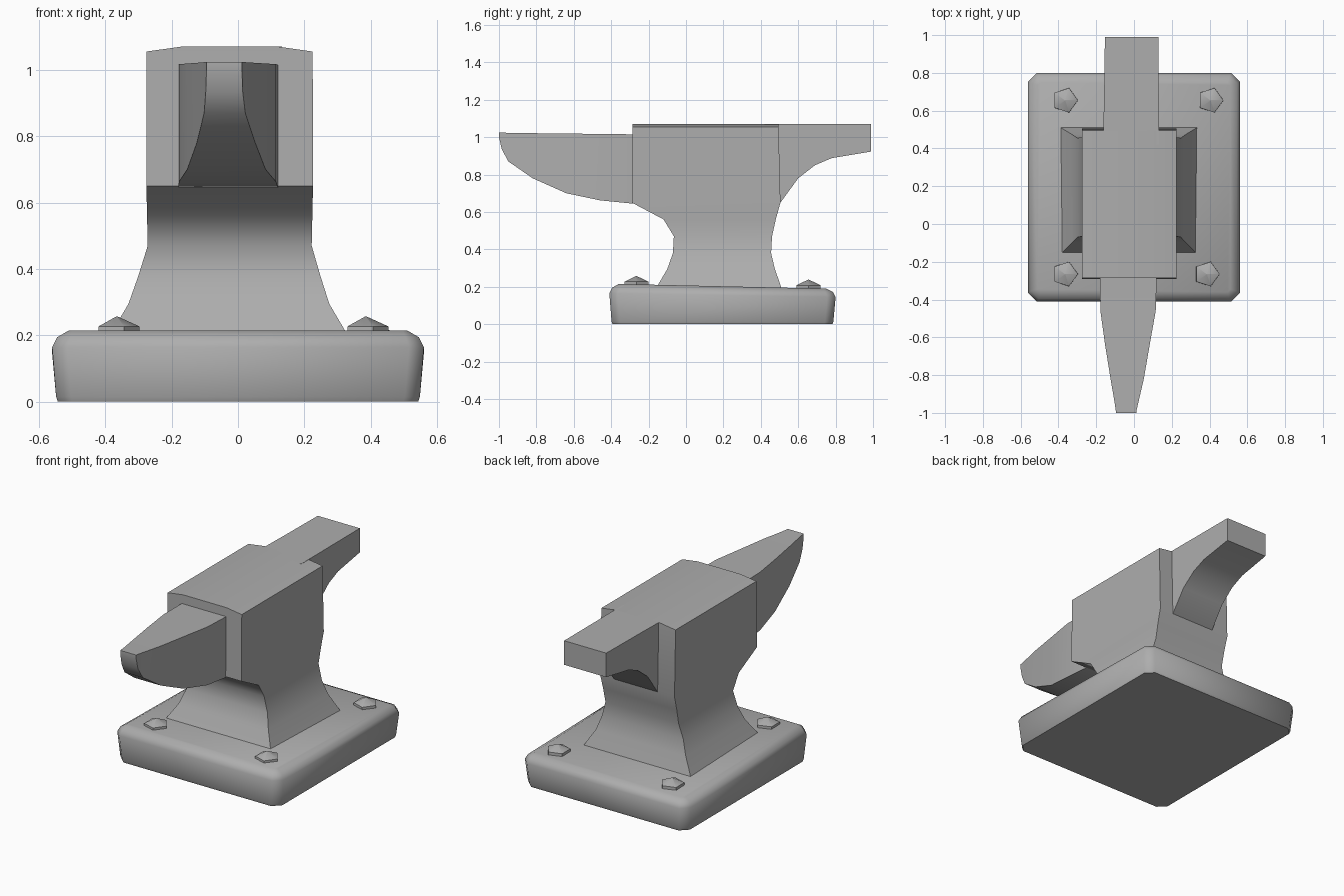
import bpy, bmesh, math

old = bpy.data.objects.get("Cube")
if old:
    bpy.data.objects.remove(old, do_unlink=True)

iron = bpy.data.materials.new("grey iron")
iron.use_nodes = True
colour = (0.42, 0.42, 0.42, 1)
iron.diffuse_color = colour
iron.node_tree.nodes["Principled BSDF"].inputs["Base Color"].default_value = colour


def loft(name, rings, smooth_angle):
    """Skin matching rings of points and cap both ends."""
    bm = bmesh.new()
    loops = [[bm.verts.new(p) for p in ring] for ring in rings]
    n = len(loops[0])
    for a, b in zip(loops, loops[1:]):
        for i in range(n):
            j = (i + 1) % n
            bm.faces.new((a[i], a[j], b[j], b[i]))
    bm.faces.new(loops[0])
    bm.faces.new(loops[-1])
    bmesh.ops.recalc_face_normals(bm, faces=bm.faces)
    mesh = bpy.data.meshes.new(name)
    bm.to_mesh(mesh)
    bm.free()
    mesh.materials.append(iron)
    ob = bpy.data.objects.new(name, mesh)
    bpy.context.collection.objects.link(ob)
    bpy.ops.object.select_all(action='DESELECT')
    ob.select_set(True)
    bpy.context.view_layer.objects.active = ob
    bpy.ops.object.shade_smooth_by_angle(angle=math.radians(smooth_angle))
    return ob


def flat_ring(z, x0, x1, y0, y1):
    return [(x0, y0, z), (x1, y0, z), (x1, y1, z), (x0, y1, z)]


def upright_ring(y, x0, x1, z0, z1):
    return [(x0, y, z0), (x1, y, z0), (x1, y, z1), (x0, y, z1)]


# Base slab with chamfered corners; its top falls slightly toward the back
def base_ring(z, inset, chamfer, fall):
    x, y, c = 0.56 - inset, 0.605 - inset, chamfer
    corners = [(-x + c, -y), (x - c, -y), (x, -y + c), (x, y - c),
               (x - c, y), (-x + c, y), (-x, y - c), (-x, -y + c)]
    return [(px, py + 0.195, z - fall * (py + y) / (2 * y)) for px, py in corners]


loft("base", [base_ring(0, 0.017, 0.045, 0),
              base_ring(0.015, 0.012, 0.045, 0),
              base_ring(0.165, 0, 0.045, 0.02),
              base_ring(0.195, 0.015, 0.04, 0.022),
              base_ring(0.215, 0.05, 0.015, 0.025)], 50)

# Body: flared foot, narrow waist, square block and crowned face
body = [(0.18, -0.395, 0.34, -0.165, 0.515),
        (0.21, -0.38, 0.325, -0.15, 0.505),
        (0.295, -0.33, 0.275, -0.1, 0.475),
        (0.38, -0.3, 0.248, -0.07, 0.455),
        (0.47, -0.272, 0.222, -0.065, 0.46),
        (0.56, -0.274, 0.224, -0.12, 0.48),
        (0.65, -0.276, 0.226, -0.29, 0.505),
        (1.055, -0.276, 0.225, -0.285, 0.495),
        (1.07, -0.17, 0.12, -0.285, 0.495)]
loft("body", [flat_ring(*r) for r in body], 40)

# Horn tapering forward, curved underneath
horn = [(-0.2, -0.18, 0.12, 0.66, 1.015),
        (-0.29, -0.18, 0.12, 0.645, 1.015),
        (-0.46, -0.178, 0.115, 0.662, 1.017),
        (-0.64, -0.153, 0.083, 0.7, 1.019),
        (-0.82, -0.124, 0.052, 0.78, 1.021),
        (-0.95, -0.102, 0.022, 0.87, 1.023),
        (-0.985, -0.097, 0.014, 0.935, 1.024),
        (-1.0, -0.095, 0.012, 1.0, 1.024)]
loft("horn", [upright_ring(*r) for r in horn], 35)

# Heel reaching back, arched underneath
heel = [(0.42, -0.162, 0.132, 0.62, 1.07),
        (0.505, -0.162, 0.132, 0.65, 1.07),
        (0.6, -0.16, 0.132, 0.78, 1.07),
        (0.69, -0.158, 0.131, 0.85, 1.07),
        (0.78, -0.157, 0.131, 0.888, 1.07),
        (0.99, -0.154, 0.13, 0.923, 1.07)]
loft("heel", [upright_ring(*r) for r in heel], 40)


# Five-sided bolts with low pointed heads
def bolt(name, x, y, z):
    def ring(radius, height):
        return [(x + radius * math.cos(math.tau * i / 5),
                 y + radius * math.sin(math.tau * i / 5), height) for i in range(5)]
    loft(name, [ring(0.07, z - 0.03), ring(0.068, z + 0.015),
                ring(0.002, z + 0.045)], 35)


for name, x, y, z in [("front_right_bolt", -0.365, -0.265, 0.212),
                      ("front_left_bolt", 0.385, -0.265, 0.212),
                      ("back_right_bolt", -0.365, 0.655, 0.193),
                      ("back_left_bolt", 0.405, 0.655, 0.193)]:
    bolt(name, x, y, z)
